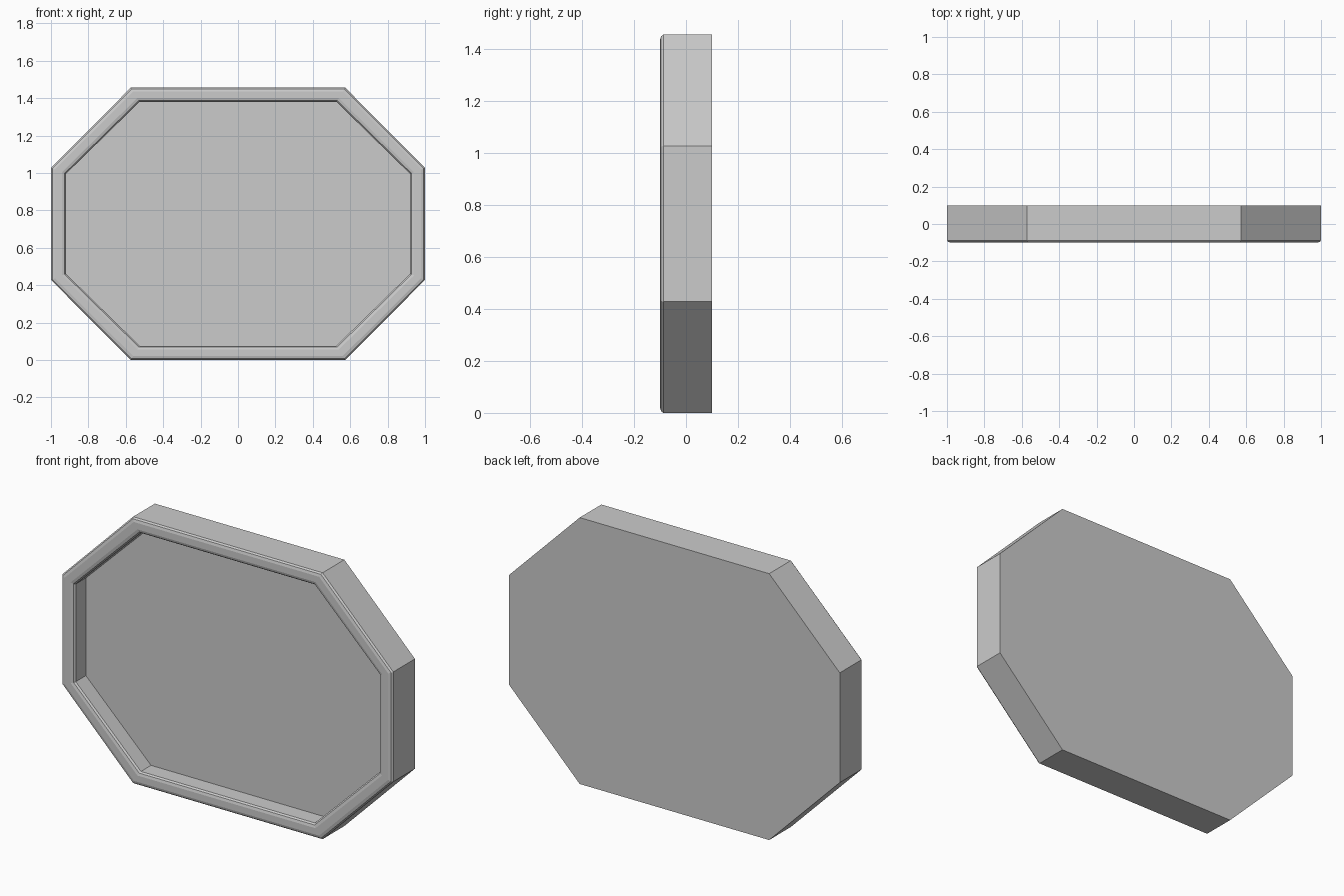
import bpy, bmesh

if "Cube" in bpy.data.objects:
    bpy.data.objects.remove(bpy.data.objects["Cube"])

MID = 0.728          # height of the octagon centre
OUTER = [(1.0, 0.3), (0.573, 0.728)]     # quarter outline: half width, half height
INNER = [(0.92, 0.267), (0.526, 0.652)]


def outline(t):
    """Octagon blended from the outer edge (t=0) to the inner edge (t=1)."""
    q = [(a[0] + (b[0] - a[0]) * t, a[1] + (b[1] - a[1]) * t)
         for a, b in zip(OUTER, INNER)]
    (x1, z1), (x2, z2) = q
    return [(x1, z1), (x2, z2), (-x2, z2), (-x1, z1),
            (-x1, -z1), (-x2, -z2), (x2, -z2), (x1, -z1)]


def loft(name, profile):
    """Join octagon rings along a (blend, y) profile and cap both ends."""
    bm = bmesh.new()
    rings = [[bm.verts.new((x, y, MID + z)) for x, z in outline(t)]
             for t, y in profile]
    for r, s in zip(rings, rings[1:]):
        for i in range(8):
            j = (i + 1) % 8
            bm.faces.new((r[i], r[j], s[j], s[i]))
    bm.faces.new(rings[0])
    bm.faces.new(rings[-1])
    bmesh.ops.recalc_face_normals(bm, faces=bm.faces)
    mesh = bpy.data.meshes.new(name)
    bm.to_mesh(mesh)
    bm.free()
    obj = bpy.data.objects.new(name, mesh)
    bpy.context.collection.objects.link(obj)
    return obj


# Tray: back, outer wall, rounded rim, inner wall, recessed panel
loft("octagonal_tray", [
    (0.0, 0.1),
    (0.0, -0.087), (0.09, -0.096), (0.27, -0.1),
    (0.73, -0.1), (0.91, -0.096), (1.0, -0.087),
    (1.0, 0.0),
])
